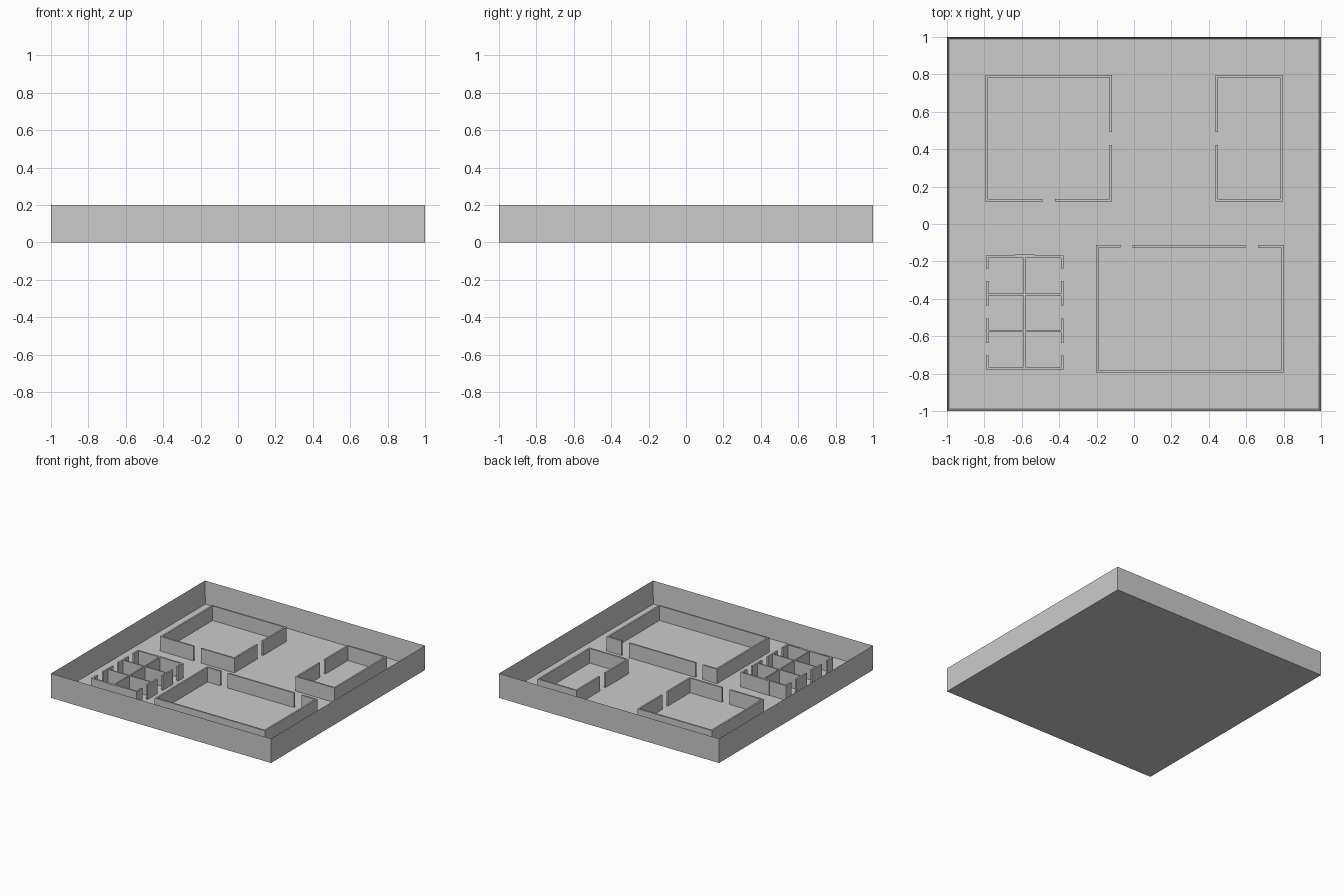
import bpy, bmesh
from mathutils import Matrix

if "Cube" in bpy.data.objects:
    bpy.data.objects.remove(bpy.data.objects["Cube"])

T = 0.0133              # wall thickness
FLOOR, TOP = 0.0133, 0.133


def make_object(name, bm):
    bmesh.ops.recalc_face_normals(bm, faces=bm.faces)
    mesh = bpy.data.meshes.new(name)
    bm.to_mesh(mesh)
    bm.free()
    ob = bpy.data.objects.new(name, mesh)
    bpy.context.collection.objects.link(ob)
    return ob


def add_box(bm, x0, x1, y0, y1, z0=FLOOR, z1=TOP):
    m = Matrix.Translation(((x0 + x1) / 2, (y0 + y1) / 2, (z0 + z1) / 2))
    bmesh.ops.create_cube(bm, size=1, matrix=m @ Matrix.Diagonal((x1 - x0, y1 - y0, z1 - z0, 1)))


def add_wall(bm, axis, start, end, side, gaps=(), thick=T):
    """Straight wall along an axis, broken by doorways; side is its low edge."""
    stops = [start] + [v for gap in gaps for v in gap] + [end]
    for a, b in zip(stops[::2], stops[1::2]):
        if axis == 'x':
            add_box(bm, a, b, side, side + thick)
        else:
            add_box(bm, side, side + thick, a, b)


def add_room(bm, x0, x1, y0, y1, front=(), back=(), left=(), right=()):
    add_wall(bm, 'x', x0, x1, y0, front)
    add_wall(bm, 'x', x0, x1, y1 - T, back)
    add_wall(bm, 'y', y0 + T, y1 - T, x0, left)
    add_wall(bm, 'y', y0 + T, y1 - T, x1 - T, right)


# Floor slab with perimeter wall: a box with its top inset and sunk
bm = bmesh.new()
add_box(bm, -1, 1, -1, 1, 0, 0.2)
bm.normal_update()
top = max(bm.faces, key=lambda f: f.calc_center_median().z)
bmesh.ops.inset_region(bm, faces=[top], thickness=0.0145)
for v in top.verts:
    v.co.z = FLOOR
make_object("floor_and_outer_wall", bm)

# Three open rooms with doorways
rooms = {
    "square_room": dict(x0=-0.793, x1=-0.117, y0=0.12, y1=0.797,
                        front=[(-0.488, -0.422)], right=[(0.422, 0.493)]),
    "narrow_room": dict(x0=0.437, x1=0.795, y0=0.12, y1=0.797,
                        left=[(0.422, 0.493)]),
    "large_room": dict(x0=-0.203, x1=0.80, y0=-0.793, y1=-0.112,
                       back=[(-0.073, -0.008), (0.597, 0.663)]),
}
for name, spec in rooms.items():
    bm = bmesh.new()
    add_room(bm, **spec)
    make_object(name, bm)

# Block of six small cells, one doorway each
doors = [(-0.703, -0.635), (-0.505, -0.437), (-0.306, -0.239)]
bm = bmesh.new()
add_room(bm, -0.792, -0.377, -0.777, -0.168, left=doors, right=doors)
for y in (-0.578, -0.381):
    add_wall(bm, 'x', -0.792 + T, -0.377 - T, y, thick=0.01)
for a, b in ((-0.777 + T, -0.578), (-0.568, -0.381), (-0.371, -0.168 - T)):
    add_wall(bm, 'y', a, b, -0.59, thick=0.01)
# Thin facing strips on the block's end walls
add_box(bm, -0.64, -0.53, -0.168, -0.164)
add_box(bm, -0.68, -0.49, -0.781, -0.777)
make_object("small_cell_block", bm)
